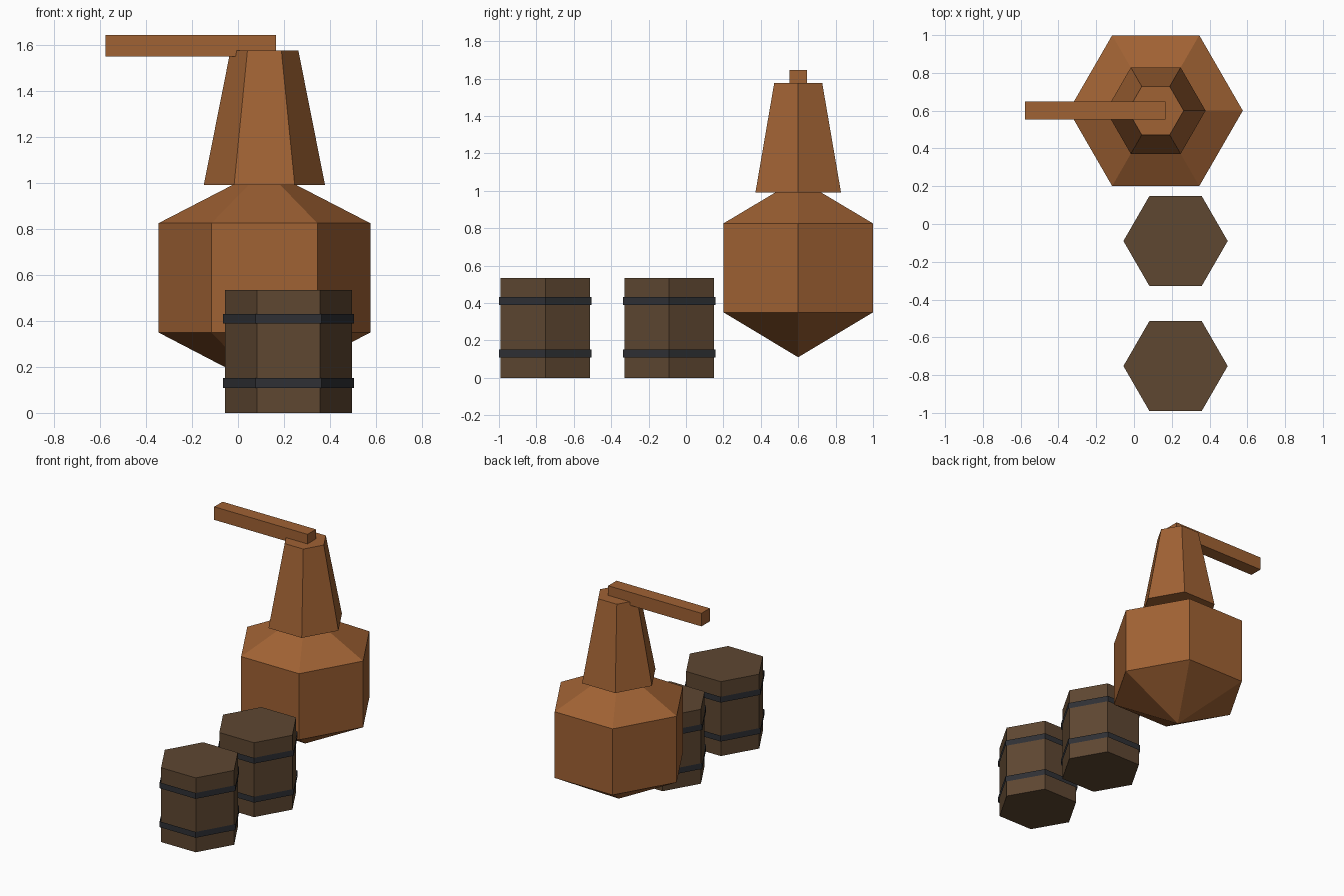
import bpy, bmesh
from math import cos, sin, pi

if "Cube" in bpy.data.objects:
    bpy.data.objects.remove(bpy.data.objects["Cube"])


def material(name, rgb):
    m = bpy.data.materials.new(name)
    m.diffuse_color = (*rgb, 1)
    m.use_nodes = True
    m.node_tree.nodes["Principled BSDF"].inputs["Base Color"].default_value = m.diffuse_color
    return m


COPPER = material("copper", (0.352, 0.122, 0.034))
WOOD = material("dark_wood", (0.112, 0.063, 0.031))
IRON = material("dark_iron", (0.028, 0.030, 0.035))


def finish(bm, name, mat):
    bmesh.ops.recalc_face_normals(bm, faces=bm.faces)
    mesh = bpy.data.meshes.new(name)
    bm.to_mesh(mesh)
    bm.free()
    mesh.materials.append(mat)
    obj = bpy.data.objects.new(name, mesh)
    bpy.context.collection.objects.link(obj)
    return obj


def hex_prism(name, x, y, profile, mat, capped=True):
    """Six-sided stack of (radius, z) rings with corners on the x axis."""
    bm = bmesh.new()
    rings = [[bm.verts.new((x + r * cos(i * pi / 3), y + r * sin(i * pi / 3), z))
              for i in range(6)] for r, z in profile]
    for a, b in zip(rings, rings[1:]):
        for i in range(6):
            j = (i + 1) % 6
            bm.faces.new((a[i], a[j], b[j], b[i]))
    if capped:
        bm.faces.new(rings[0][::-1])
        bm.faces.new(rings[-1])
    bmesh.ops.remove_doubles(bm, verts=bm.verts, dist=1e-4)  # closes pointed ends
    if not capped:
        obj = finish(bm, name, mat)
        return obj
    return finish(bm, name, mat)


def hex_spindle(name, x, y, r, bottom, low, high, top, mat):
    """Hexagonal body with a pointed cone at each end."""
    bm = bmesh.new()
    lo, hi = [[bm.verts.new((x + r * cos(i * pi / 3), y + r * sin(i * pi / 3), z))
               for i in range(6)] for z in (low, high)]
    tip_lo, tip_hi = bm.verts.new((x, y, bottom)), bm.verts.new((x, y, top))
    for i in range(6):
        j = (i + 1) % 6
        bm.faces.new((lo[i], lo[j], hi[j], hi[i]))
        bm.faces.new((lo[j], lo[i], tip_lo))
        bm.faces.new((hi[i], hi[j], tip_hi))
    return finish(bm, name, mat)


# Still: pot, tapered neck and outlet arm
SX, SY = 0.115, 0.6
hex_spindle("still_pot", SX, SY, 0.461, 0.11, 0.35, 0.826, 1.064, COPPER)
hex_prism("still_neck", SX, SY, [(0.264, 0.992), (0.148, 1.577)], COPPER)

bm = bmesh.new()
bmesh.ops.create_cube(bm, size=1)
for v in bm.verts:
    v.co = (-0.205 + v.co.x * 0.742, SY + v.co.y * 0.095, 1.599 + v.co.z * 0.094)
finish(bm, "outlet_arm", COPPER)

# Two barrels, each with a pair of open iron hoops
for n, y in enumerate((-0.09, -0.752), 1):
    hex_prism(f"barrel_{n}", 0.22, y, [(0.276, 0), (0.276, 0.535)], WOOD)
    for label, z in (("lower", 0.13), ("upper", 0.41)):
        hex_prism(f"barrel_{n}_{label}_hoop", 0.22, y,
                  [(0.286, z - 0.021), (0.286, z + 0.021)], IRON, capped=False)
